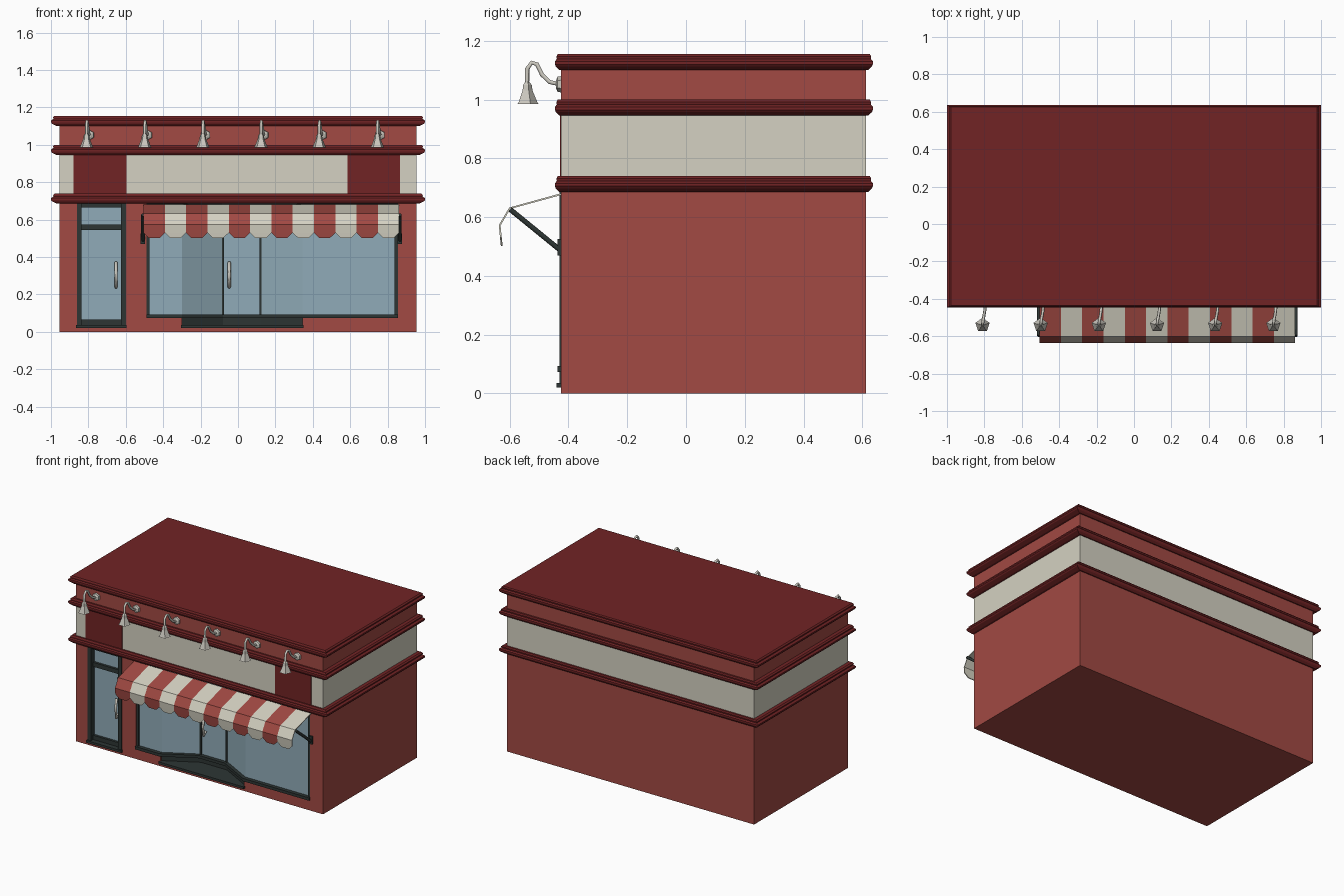
import bpy, bmesh, math
from mathutils import Vector, Matrix

if "Cube" in bpy.data.objects:
    bpy.data.objects.remove(bpy.data.objects["Cube"])


def material(name, rgb):
    m = bpy.data.materials.new(name)
    m.diffuse_color = (*rgb, 1)
    m.use_nodes = True
    m.node_tree.nodes["Principled BSDF"].inputs["Base Color"].default_value = m.diffuse_color
    return m


BRICK = material("brick red", (0.36, 0.067, 0.056))
DARK_RED = material("dark red trim", (0.165, 0.017, 0.018))
CREAM = material("cream", (0.66, 0.64, 0.54))
GLASS = material("blue grey glass", (0.28, 0.41, 0.48))
FRAME = material("charcoal frame", (0.026, 0.036, 0.034))
METAL = material("pale metal", (0.60, 0.58, 0.52))

X, Y0, Y1 = 0.955, -0.425, 0.612      # wall extents


def finish(name, bm, *mats):
    bmesh.ops.recalc_face_normals(bm, faces=bm.faces)
    me = bpy.data.meshes.new(name)
    bm.to_mesh(me)
    bm.free()
    for m in mats:
        me.materials.append(m)
    ob = bpy.data.objects.new(name, me)
    bpy.context.collection.objects.link(ob)
    return ob


def loft(name, rings, mat):
    """Skin a list of closed vertex rings and cap both ends."""
    bm = bmesh.new()
    vs = [[bm.verts.new(p) for p in r] for r in rings]
    n = len(vs[0])
    for a, b in zip(vs, vs[1:]):
        for i in range(n):
            j = (i + 1) % n
            bm.faces.new((a[i], a[j], b[j], b[i]))
    bm.faces.new(vs[0])
    bm.faces.new(vs[-1])
    return finish(name, bm, mat)


def prism(name, pts, z0, z1, mat):
    return loft(name, [[(x, y, z) for x, y in pts] for z in (z0, z1)], mat)


def box(name, x0, x1, y0, y1, z0, z1, mat):
    return prism(name, [(x0, y0), (x1, y0), (x1, y1), (x0, y1)], z0, z1, mat)


def strip(name, path, front, back, z0, z1, mat):
    """Wall following a plan path, thickened along y."""
    pts = [(x, y - front) for x, y in path] + [(x, y + back) for x, y in reversed(path)]
    return prism(name, pts, z0, z1, mat)


def tube(name, pts, r, mat, res=1):
    cu = bpy.data.curves.new(name, 'CURVE')
    cu.dimensions = '3D'
    cu.bevel_depth, cu.bevel_resolution, cu.use_fill_caps = r, res, True
    sp = cu.splines.new('POLY')
    sp.points.add(len(pts) - 1)
    for p, c in zip(sp.points, pts):
        p.co = (*c, 1)
    cu.materials.append(mat)
    ob = bpy.data.objects.new(name, cu)
    bpy.context.collection.objects.link(ob)
    bpy.ops.object.select_all(action='DESELECT')
    ob.select_set(True)
    bpy.context.view_layer.objects.active = ob
    bpy.ops.object.convert(target='MESH')
    return bpy.context.object


def cut(ob, cutter):
    cutter.hide_render = True
    mod = ob.modifiers.new("cut", 'BOOLEAN')
    mod.operation, mod.solver, mod.object = 'DIFFERENCE', 'EXACT', cutter
    bpy.context.view_layer.objects.active = ob
    bpy.ops.object.modifier_apply(modifier=mod.name)
    bpy.data.objects.remove(cutter, do_unlink=True)


# Building body in three storeys of colour
ground = box("ground_floor", -X, X, Y0, Y1, 0, 0.71, BRICK)
box("sign_band", -X, X, Y0, Y1, 0.71, 0.97, CREAM)
box("parapet_band", -X, X, Y0, Y1, 0.97, 1.12, BRICK)
for i, (a, b) in enumerate(((-0.88, -0.595), (0.585, 0.865))):
    box(f"sign_panel_{i}", a, b, Y0 - 0.003, Y0 + 0.004, 0.72, 0.96, DARK_RED)

# Moulded cornices around all sides
for name, z in (("lower_cornice", 0.685), ("middle_cornice", 0.945), ("roof_cornice", 1.10)):
    rings = []
    for f, dz in ((0.3, 0), (0.85, 0.012), (1, 0.02), (1, 0.03), (0.7, 0.038), (0.75, 0.047), (0.55, 0.055)):
        x, y0, y1 = X + 0.045 * f, Y0 - 0.021 * f, Y1 + 0.024 * f
        rings.append([(-x, y0, z + dz), (x, y0, z + dz), (x, y1, z + dz), (-x, y1, z + dz)])
    loft(name, rings, DARK_RED)

# Shop front with angled entry
entry = [(-0.30, -0.412), (-0.08, -0.29), (0.12, -0.29), (0.345, -0.412)]
path = [(-0.49, -0.412)] + entry + [(0.855, -0.412)]
cut(ground, prism("cut_shop", [(x, y + 0.01) for x, y in path] + [(0.855, -0.6), (-0.49, -0.6)], 0.08, 0.685, BRICK))
cut(ground, prism("cut_entry", [(x, y + 0.01) for x, y in entry] + [(0.345, -0.6), (-0.30, -0.6)], 0.025, 0.12, BRICK))
cut(ground, box("cut_door", -0.86, -0.60, -0.6, -0.375, 0.025, 0.685, BRICK))
strip("shop_glass", path, 0.0, 0.008, 0.08, 0.685, GLASS)
strip("shop_kick_panel", entry, 0.003, 0.008, 0.025, 0.08, FRAME)
strip("shop_sill", path, 0.026, 0.005, 0.073, 0.093, FRAME)
strip("shop_head", path, 0.006, 0.005, 0.665, 0.685, FRAME)
for i, (x, y, w) in enumerate(((-0.482, -0.415, 0.009), (0.846, -0.415, 0.01), (-0.08, -0.293, 0.005), (0.12, -0.293, 0.005))):
    box(f"shop_mullion_{i}", x - w, x + w, y - 0.008, y + 0.008, 0.085, 0.685, FRAME)
prism("entry_floor", [(-0.305, -0.441), (0.35, -0.441), (0.35, -0.41), (0.12, -0.285), (-0.08, -0.285), (-0.305, -0.41)], 0.02, 0.036, FRAME)

# Side door with transom
box("door_glass", -0.85, -0.61, -0.388, -0.38, 0.03, 0.68, GLASS)
for i, (a, b) in enumerate(((-0.862, -0.836), (-0.626, -0.598))):
    box(f"door_stile_{i}", a, b, -0.43, -0.378, 0.025, 0.69, FRAME)
for i, (a, b) in enumerate(((0.03, 0.066), (0.545, 0.575), (0.665, 0.688))):
    box(f"door_rail_{i}", -0.84, -0.62, -0.405, -0.378, a, b, FRAME)
box("door_step", -0.865, -0.595, -0.441, -0.38, 0.02, 0.036, FRAME)

# Door handles
for i, (x, y) in enumerate(((-0.652, -0.388), (-0.047, -0.29))):
    tube(f"door_handle_{i}", [(x, y, 0.26), (x, y - 0.025, 0.24), (x, y - 0.03, 0.305),
                              (x, y - 0.025, 0.37), (x, y, 0.35)], 0.009, METAL)

# Striped scalloped awning
bm = bmesh.new()
profile = [(Y0, 0.678), (-0.60, 0.63), (-0.634, 0.572), (-0.630, 0.53)]
A0, A1, N = -0.505, 0.862, 12
w = (A1 - A0) / N
for s in range(N):
    a = A0 + s * w
    rows = [[bm.verts.new((x, y, z)) for x in (a, a + w)] for y, z in profile]
    low = [bm.verts.new((a + w * t, -0.627, 0.502)) for t in (0.25, 0.75)]
    rows.append(low)
    for p, q in zip(rows, rows[1:]):
        bm.faces.new((p[0], p[1], q[1], q[0])).material_index = s % 2
bmesh.ops.remove_doubles(bm, verts=bm.verts, dist=1e-5)
awning = finish("awning", bm, BRICK, CREAM)
sol = awning.modifiers.new("thickness", 'SOLIDIFY')
sol.thickness, sol.offset = 0.006, 0

# Awning support arms
for i, x in enumerate((A0 - 0.003, A1 + 0.003)):
    tube(f"awning_arm_{i}", [(x, Y0, 0.485), (x, -0.598, 0.626)], 0.010, FRAME)
    box(f"awning_bracket_{i}", x - 0.012, x + 0.012, Y0 - 0.012, Y0, 0.47, 0.525, FRAME)

# Row of gooseneck lamps
neck = [(0.015, -0.43, 1.052), (0.012, -0.465, 1.06), (0.008, -0.49, 1.085), (0.004, -0.507, 1.12),
        (0.002, -0.525, 1.126), (0, -0.540, 1.105), (0, -0.541, 1.05)]
for k in range(6):
    lx = -0.81 + 0.311 * k
    tube(f"lamp_neck_{k}", [(lx + x, y, z) for x, y, z in neck], 0.008, METAL)
    rings = [[(lx + r * math.sin(t * math.tau / 5), -0.541 + r * math.cos(t * math.tau / 5), z) for t in range(5)]
             for r, z in ((0.040, 0.985), (0.036, 0.989), (0.019, 1.03), (0.016, 1.05), (0.008, 1.06))]
    loft(f"lamp_shade_{k}", rings, METAL)
    rings = [[(lx + 0.015 + r * math.sin(t * math.tau / 6), y, 1.052 + r * math.cos(t * math.tau / 6)) for t in range(6)]
             for r, y in ((0.028, Y0 + 0.002), (0.026, Y0 - 0.012), (0.012, Y0 - 0.018))]
    loft(f"lamp_mount_{k}", rings, METAL)
